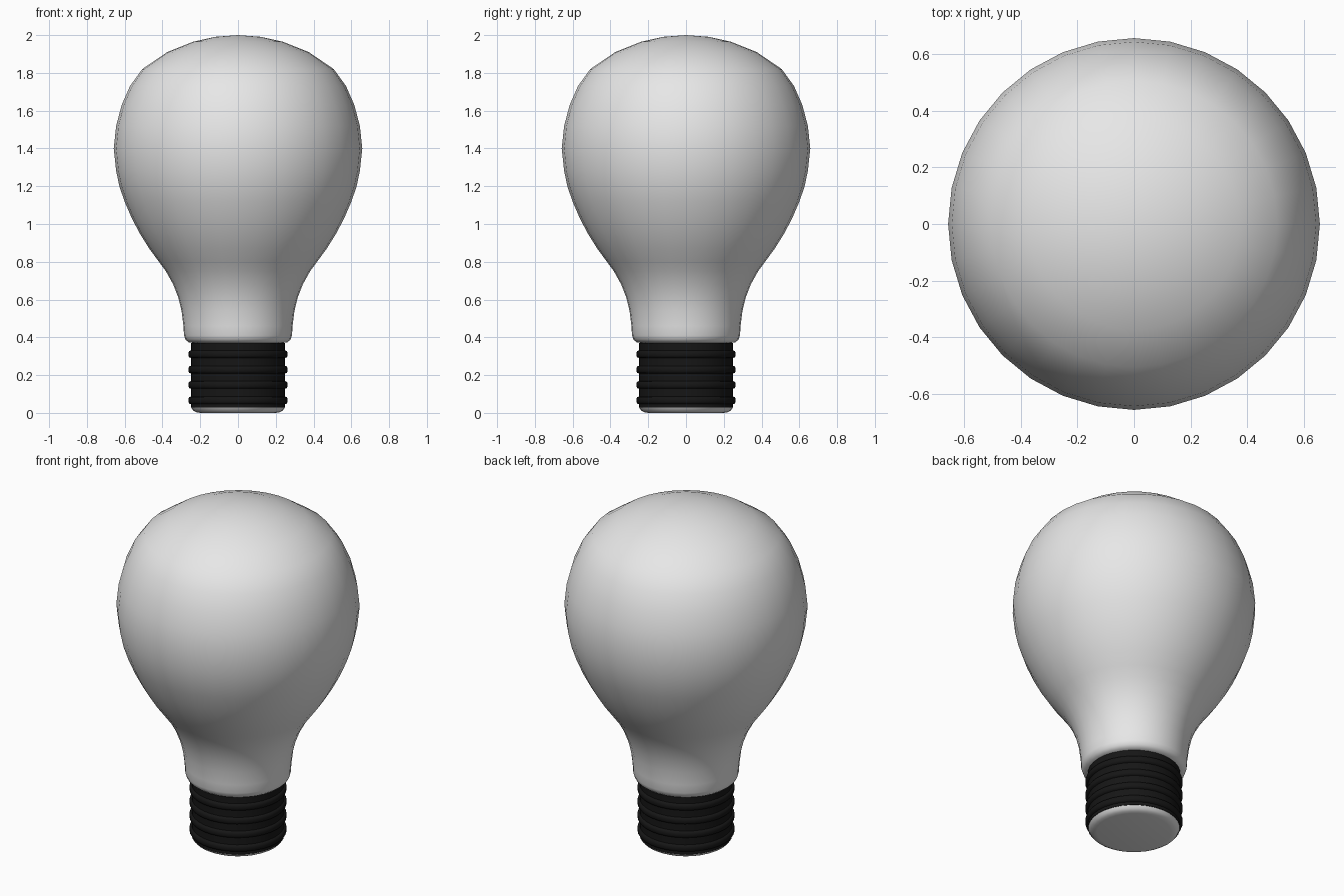
import bpy, bmesh, math

if "Cube" in bpy.data.objects:
    bpy.data.objects.remove(bpy.data.objects["Cube"])

SEGMENTS = 32


def material(name, value):
    m = bpy.data.materials.new(name)
    m.diffuse_color = (value, value, value, 1.0)
    m.use_nodes = True
    m.node_tree.nodes["Principled BSDF"].inputs["Base Color"].default_value = m.diffuse_color
    return m


def lathe(name, profile, mat, sharp_angle):
    """Revolve (radius, height) points, listed bottom to top, around z."""
    bm = bmesh.new()
    rings = []
    for r, z in profile:
        if r == 0:
            rings.append([bm.verts.new((0, 0, z))] * SEGMENTS)
        else:
            rings.append([bm.verts.new((r * math.cos(a), r * math.sin(a), z))
                          for a in (2 * math.pi * i / SEGMENTS for i in range(SEGMENTS))])
    for low, high in zip(rings, rings[1:]):
        for i in range(SEGMENTS):
            j = (i + 1) % SEGMENTS
            corners = list(dict.fromkeys((low[i], low[j], high[j], high[i])))
            bm.faces.new(corners)
    mesh = bpy.data.meshes.new(name)
    bm.to_mesh(mesh)
    bm.free()
    mesh.materials.append(mat)
    obj = bpy.data.objects.new(name, mesh)
    bpy.context.collection.objects.link(obj)
    bpy.ops.object.select_all(action='DESELECT')
    obj.select_set(True)
    bpy.context.view_layer.objects.active = obj
    bpy.ops.object.shade_smooth_by_angle(angle=math.radians(sharp_angle))
    return obj


grey = material("light grey", 0.8)
black = material("near black", 0.008)

# Pear-shaped glass with a rounded lower lip
lathe("glass_bulb", [
    (0, 0.37), (0.235, 0.37), (0.262, 0.374), (0.278, 0.388), (0.286, 0.41),
    (0.289, 0.46), (0.299, 0.54), (0.316, 0.61), (0.343, 0.68), (0.382, 0.75),
    (0.42, 0.802), (0.47, 0.87), (0.52, 0.95), (0.562, 1.03), (0.601, 1.12), (0.628, 1.2),
    (0.645, 1.28), (0.658, 1.40), (0.645, 1.52), (0.616, 1.63), (0.572, 1.73),
    (0.507, 1.82), (0.375, 1.91), (0.237, 1.965), (0.12, 1.991), (0, 2.0)], grey, 60)

# Screw base with four ring threads
screw = [(0, 0.028), (0.25, 0.028)]
for z in (0.066, 0.148, 0.229, 0.311):
    screw += [(0.25, z - 0.02), (0.258, z - 0.017), (0.263, z - 0.008),
              (0.263, z + 0.008), (0.258, z + 0.017), (0.25, z + 0.02)]
screw += [(0.25, 0.369), (0, 0.369)]
lathe("screw_base", screw, black, 50)

# Rounded contact cap underneath
lathe("contact_cap", [
    (0, 0), (0.2, 0), (0.222, 0.004), (0.238, 0.013), (0.247, 0.028), (0, 0.028)],
    grey, 50)
